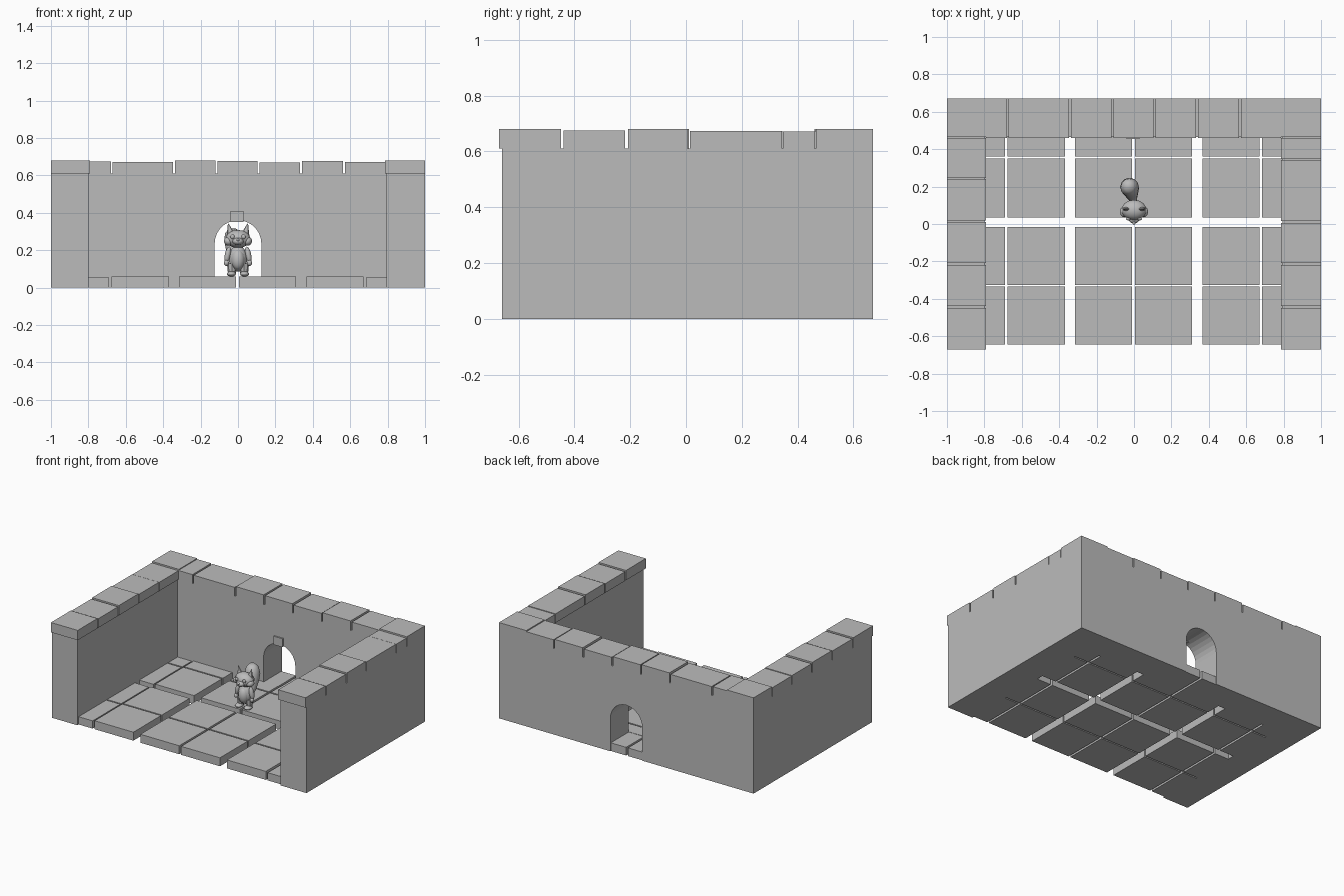
import bpy, bmesh, math
from mathutils import Vector

cube = bpy.data.objects.get("Cube")
if cube:
    bpy.data.objects.remove(cube, do_unlink=True)

stone = bpy.data.materials.new("stone_grey")
stone.use_nodes = True
grey = (0.5, 0.5, 0.5, 1)
stone.diffuse_color = grey
stone.node_tree.nodes["Principled BSDF"].inputs["Base Color"].default_value = grey


def finish(name, bm, smooth=False):
    bmesh.ops.recalc_face_normals(bm, faces=bm.faces)
    me = bpy.data.meshes.new(name)
    for f in bm.faces:
        f.smooth = smooth
    bm.to_mesh(me)
    bm.free()
    me.materials.append(stone)
    ob = bpy.data.objects.new(name, me)
    bpy.context.collection.objects.link(ob)
    return ob


def box(name, x0, x1, y0, y1, z0, z1):
    bm = bmesh.new()
    bmesh.ops.create_cube(bm, size=1)
    for v in bm.verts:
        v.co = (x1 if v.co.x > 0 else x0, y1 if v.co.y > 0 else y0, z1 if v.co.z > 0 else z0)
    return finish(name, bm)


def ball(name, loc, size, tilt=0, turn=0):
    bm = bmesh.new()
    bmesh.ops.create_uvsphere(bm, u_segments=14, v_segments=9, radius=1)
    ob = finish(name, bm, True)
    ob.location, ob.scale, ob.rotation_euler = loc, size, (tilt, turn, 0)
    return ob


def cone(name, loc, r0, r1, height, rot=(0, 0, 0), flat=1):
    bm = bmesh.new()
    bmesh.ops.create_cone(bm, cap_ends=True, segments=8, radius1=r0, radius2=r1, depth=height)
    ob = finish(name, bm)
    ob.location, ob.rotation_euler, ob.scale = loc, rot, (1, flat, 1)
    return ob


# side walls
box("left_wall", 0.795, 1, -0.66, 0.67, 0, 0.61)
box("right_wall", -1, -0.8, -0.66, 0.67, 0, 0.61)

# back wall with an arched doorway
bm = bmesh.new()
outline = [(0.795, 0), (0.795, 0.61), (-0.8, 0.61), (-0.8, 0), (-0.125, 0)]
outline += [(-0.125 * math.cos(math.pi * i / 14), 0.235 + 0.125 * math.sin(math.pi * i / 14)) for i in range(15)]
outline.append((0.125, 0))
face = bm.faces.new([bm.verts.new((x, 0.465, z)) for x, z in outline])
ext = bmesh.ops.extrude_face_region(bm, geom=[face])
for v in ext["geom"]:
    if isinstance(v, bmesh.types.BMVert):
        v.co.y = 0.67
finish("back_wall", bm)
box("arch_keystone", -0.04, 0.03, 0.455, 0.5, 0.35, 0.41)

# coping stones on the walls, with narrow joints and uneven heights
G = 0.005
heights = (0.68, 0.675, 0.68, 0.674, 0.672, 0.68)
right_cuts = [-0.67, -0.443, -0.213, 0.015, 0.24, 0.46, 0.67]
left_cuts = [-0.67, -0.443, -0.213, 0.01, 0.343, 0.46, 0.67]
for name, cuts, x0, x1 in (("right", right_cuts, -1, -0.79), ("left", left_cuts, 0.785, 1)):
    for i, h in enumerate(heights):
        a = cuts[i] + (G if i else 0)
        b = cuts[i + 1] - (G if i < 3 else 0)
        box(f"{name}_coping_{i}", x0, x1, a, b, 0.61, h)
back_cuts = [-0.79, -0.675, -0.343, -0.115, 0.11, 0.337, 0.567, 0.785]
for i, h in enumerate((0.674, 0.672, 0.68, 0.677, 0.67, 0.677, 0.672)):
    box(f"back_coping_{i}", back_cuts[i] + (G if i else 0), back_cuts[i + 1] - (G if i < 6 else 0),
        0.46, 0.67, 0.61, h)

# floor slabs
columns = [(-0.8, -0.69), (-0.675, -0.37), (-0.315, -0.01), (0.005, 0.31), (0.365, 0.67), (0.685, 0.795)]
rows = [(-0.645, -0.335), (-0.325, -0.015), (0.035, 0.35), (0.36, 0.465)]
for i, (x0, x1) in enumerate(columns):
    top = 0.055 if i in (0, 5) else 0.06
    for j, (y0, y1) in enumerate(rows):
        # slabs are shortened at the outer ends only by the walls
        box(f"floor_slab_{i}_{j}", x0, x1, y0, y1, 0, top)
for name, x0, x1 in (("right", -0.125, -0.01), ("left", 0.005, 0.125)):
    box(f"doorway_slab_{name}", x0, x1, 0.465, 0.665, 0, 0.058)

# bushy-tailed animal: trunk and head
ball("animal_body", (0, 0.085, 0.155), (0.05, 0.045, 0.07))
ball("animal_belly", (0, 0.065, 0.15), (0.037, 0.035, 0.055))
ball("animal_head", (0, 0.075, 0.26), (0.068, 0.055, 0.048))
ball("animal_muzzle", (0, 0.03, 0.247), (0.03, 0.028, 0.02))
ball("animal_nose", (0, 0.005, 0.255), (0.009, 0.008, 0.007))

# mirrored ears, eyes, cheeks, arms and legs
for side, s in (("left", 1), ("right", -1)):
    cone(f"animal_{side}_ear", (s * 0.045, 0.08, 0.31), 0.024, 0.002, 0.066, (0, s * 0.22, 0), 0.55)
    ball(f"animal_{side}_eye", (s * 0.03, 0.027, 0.272), (0.012, 0.008, 0.012))
    ball(f"animal_{side}_cheek", (s * 0.05, 0.065, 0.248), (0.026, 0.03, 0.024))
    ball(f"animal_{side}_arm", (s * 0.055, 0.075, 0.175), (0.016, 0.018, 0.045), 0, -s * 0.2)
    ball(f"animal_{side}_hand", (s * 0.062, 0.068, 0.132), (0.014, 0.015, 0.016))
    cone(f"animal_{side}_leg", (s * 0.033, 0.08, 0.098), 0.02, 0.026, 0.06)
    ball(f"animal_{side}_foot", (s * 0.035, 0.065, 0.073), (0.025, 0.033, 0.014))

# tail as a swept tube that swells toward the tip
path = [(0, 0.11, 0.11, 0.014), (-0.008, 0.14, 0.125, 0.025), (-0.015, 0.165, 0.165, 0.037),
        (-0.02, 0.185, 0.21, 0.046), (-0.024, 0.198, 0.255, 0.05), (-0.027, 0.2, 0.29, 0.042),
        (-0.028, 0.195, 0.312, 0.022)]
bm = bmesh.new()
rings = []
for i, (x, y, z, r) in enumerate(path):
    a, b = path[max(i - 1, 0)], path[min(i + 1, len(path) - 1)]
    along = (Vector(b[:3]) - Vector(a[:3])).normalized()
    u = Vector((1, 0, 0))
    w = along.cross(u).normalized()
    rings.append([bm.verts.new(Vector((x, y, z)) + r * (u * math.cos(t) + w * math.sin(t)))
                  for t in (math.tau * k / 12 for k in range(12))])
for p, q in zip(rings, rings[1:]):
    for k in range(12):
        bm.faces.new((p[k], p[(k + 1) % 12], q[(k + 1) % 12], q[k]))
bm.faces.new(rings[0])
bm.faces.new(rings[-1])
finish("animal_tail", bm, True)
